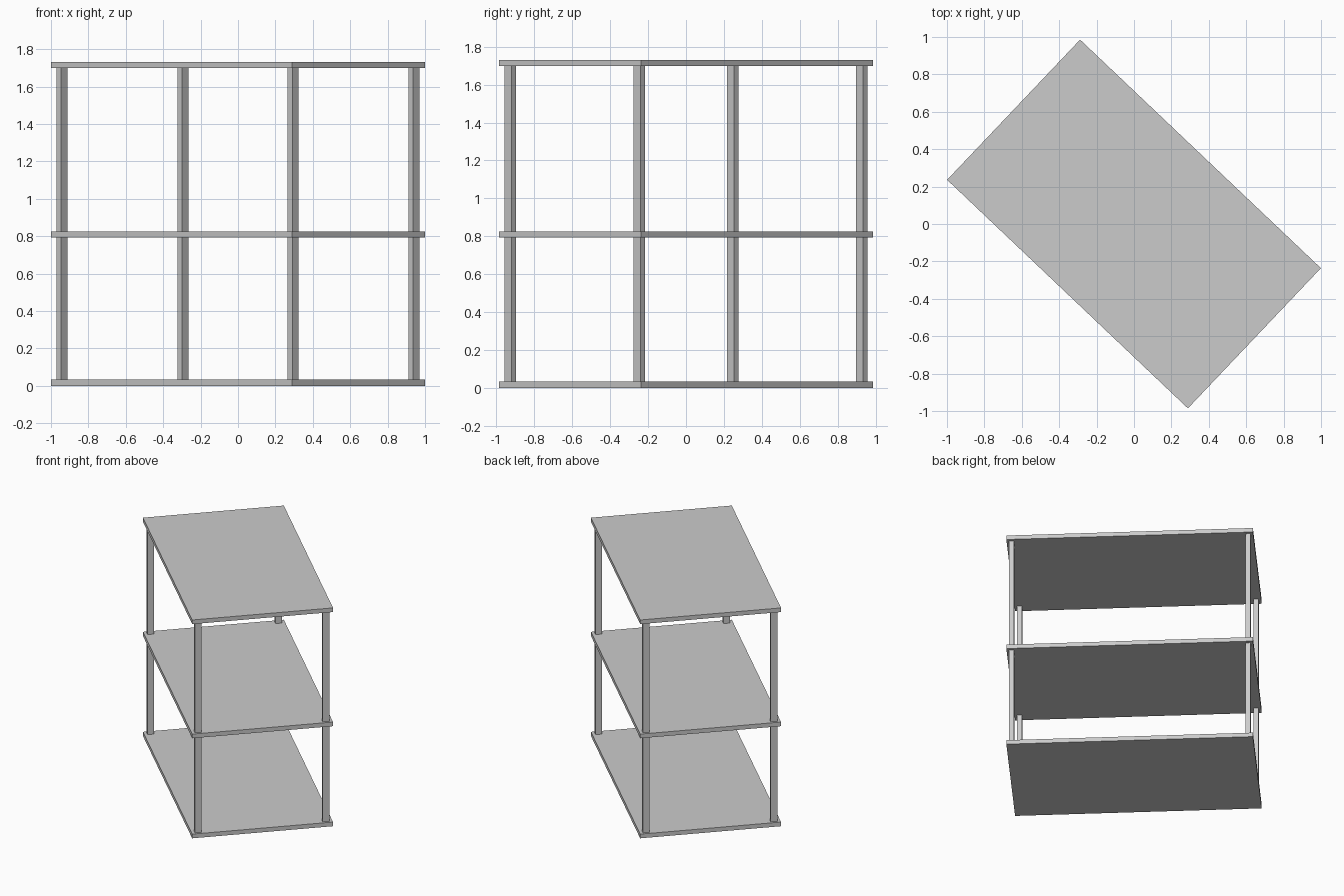
import bpy
from math import radians
from mathutils import Matrix

if "Cube" in bpy.data.objects:
    bpy.data.objects.remove(bpy.data.objects["Cube"])

TURN = Matrix.Rotation(radians(-43.5), 4, 'Z')
LENGTH, WIDTH, THICK = 1.775, 1.033, 0.033
SHELF_BOTTOMS = [0.0, 0.793, 1.698]


def box(name, center, size):
    bpy.ops.mesh.primitive_cube_add(size=1)
    ob = bpy.context.object
    ob.name = name
    ob.data.transform(Matrix.Diagonal((*size, 1)))
    ob.matrix_world = TURN @ Matrix.Translation(center)
    return ob


# Three flat shelves
for name, z in zip(("bottom_shelf", "middle_shelf", "top_shelf"), SHELF_BOTTOMS):
    box(name, (0, 0, z + THICK / 2), (LENGTH, WIDTH, THICK))

# Four corner posts between each pair of shelves
for tier, lo, hi in zip(("lower", "upper"), SHELF_BOTTOMS, SHELF_BOTTOMS[1:]):
    z0 = lo + THICK
    for sx, end in ((-1, "left"), (1, "right")):
        for sy, side in ((-1, "front"), (1, "back")):
            box(f"{tier}_{side}_{end}_post",
                (sx * 0.852, sy * 0.469, (z0 + hi) / 2),
                (0.035, 0.049, hi - z0))
